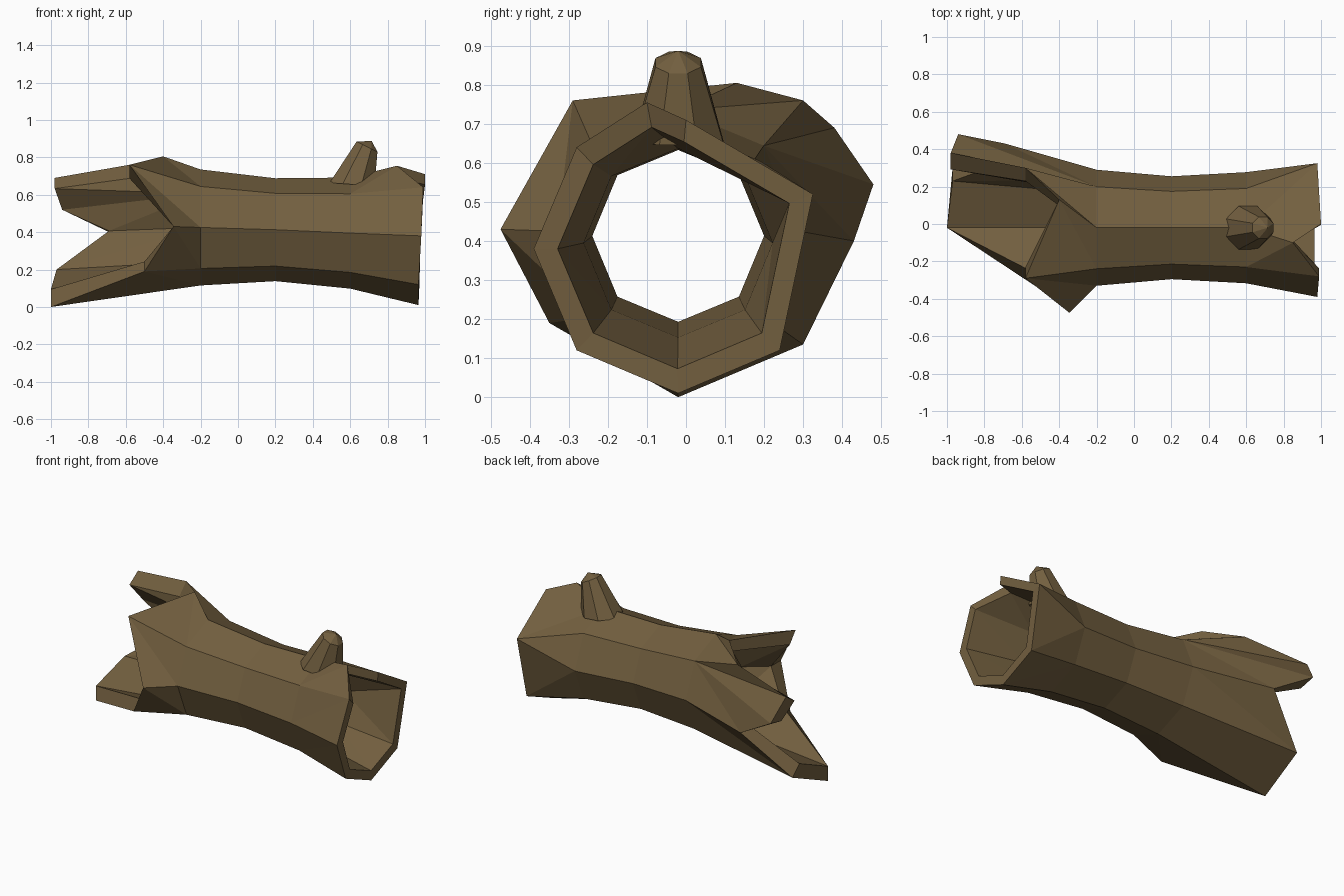
import bpy, bmesh
from math import sin, cos, pi
from mathutils import Vector

if "Cube" in bpy.data.objects:
    bpy.data.objects.remove(bpy.data.objects["Cube"])

bark = bpy.data.materials.new("bark")
bark.diffuse_color = (0.17, 0.115, 0.05, 1)
bark.use_nodes = True
bark.node_tree.nodes["Principled BSDF"].inputs["Base Color"].default_value = bark.diffuse_color


def finish(name, bm):
    bmesh.ops.remove_doubles(bm, verts=bm.verts, dist=0.0005)
    bmesh.ops.recalc_face_normals(bm, faces=bm.faces)
    mesh = bpy.data.meshes.new(name)
    bm.to_mesh(mesh)
    bm.free()
    mesh.materials.append(bark)
    obj = bpy.data.objects.new(name, mesh)
    bpy.context.collection.objects.link(obj)
    return obj


# Octagonal rings of the trunk: x, centre height, radius
RINGS = [(-0.2, 0.425, 0.31), (0.2, 0.413, 0.275), (0.6, 0.395, 0.297)]

# Broken ends: octagon corner the point grows from, then x, y, z
LEFT = [(0, -1.0, -0.02, 0.0), (1, -0.97, 0.30, 0.135), (2, -0.69, 0.43, 0.40),
        (3, -0.94, 0.48, 0.545), (3, -0.98, 0.38, 0.69), (3, -0.58, 0.30, 0.76),
        (4, -0.40, 0.13, 0.805), (5, -0.58, -0.29, 0.76), (6, -0.345, -0.475, 0.43),
        (7, -0.50, -0.35, 0.19)]
RIGHT = [(0, 0.965, -0.02, 0.01), (1, 0.97, 0.24, 0.12), (2, 0.98, 0.325, 0.52),
         (3, 0.98, 0.325, 0.52), (4, 1.0, 0.0, 0.71), (4, 0.85, -0.10, 0.755),
         (5, 0.99, -0.28, 0.64), (6, 0.98, -0.39, 0.38), (7, 0.965, -0.28, 0.12)]


def shrink(points, y, z, f):
    return [(i, px, y + (py - y) * f, z + (pz - z) * f) for i, px, py, pz in points]


def skin(bm, left, right, thickness):
    """One wall of the trunk; returns the vertices of both ends."""
    rings = [[bm.verts.new((x, -0.02 + (r - thickness) * sin(k * pi / 4),
                            z - (r - thickness) * cos(k * pi / 4))) for k in range(8)]
             for x, z, r in RINGS]
    for a, b in zip(rings, rings[1:]):
        for k in range(8):
            bm.faces.new((a[k], a[(k + 1) % 8], b[(k + 1) % 8], b[k]))
    ends = []
    for pts, ring in ((left, rings[0]), (right, rings[-1])):
        vs = [bm.verts.new(p[1:]) for p in pts]
        for n in range(len(pts)):
            m = (n + 1) % len(pts)
            i, j = pts[n][0], pts[m][0]
            a, b, c, d = vs[n], vs[m], ring[j], ring[i]
            if i == j:
                bm.faces.new((a, b, c))
            elif (a.co - b.co).length < 0.001:
                bm.faces.new((a, c, d))
            else:
                bm.faces.new((a, b, c))
                bm.faces.new((a, c, d))
        ends.append(vs)
    return ends


# Hollow trunk: outer and inner walls joined by the broken rims
bm = bmesh.new()
outer = skin(bm, LEFT, RIGHT, 0)
inner = skin(bm, shrink(LEFT, -0.02, 0.43, 0.78), shrink(RIGHT, -0.03, 0.38, 0.83), 0.055)
for o, i in zip(outer, inner):
    for n in range(len(o)):
        m = (n + 1) % len(o)
        if (o[n].co - o[m].co).length > 0.001:
            bm.faces.new((o[n], o[m], i[m], i[n]))
finish("hollow_log", bm)

# Broken branch stub: octagonal taper with a tilted tip
bm = bmesh.new()
base, tip = [], []
for k in range(8):
    c, s = cos(k * pi / 4 + pi / 8), sin(k * pi / 4 + pi / 8)
    base.append(bm.verts.new((0.61 + 0.13 * c, -0.02 + 0.125 * s, 0.655 - 0.01 * c)))
    tip.append(bm.verts.new((0.69 + 0.06 * c, -0.02 + 0.063 * s, 0.857 - 0.03 * c)))
apex = bm.verts.new((0.715, -0.02, 0.887))
for k in range(8):
    n = (k + 1) % 8
    bm.faces.new((base[k], base[n], tip[n], tip[k]))
    bm.faces.new((tip[k], tip[n], apex))
bm.faces.new(base[::-1])
finish("branch_stub", bm)
